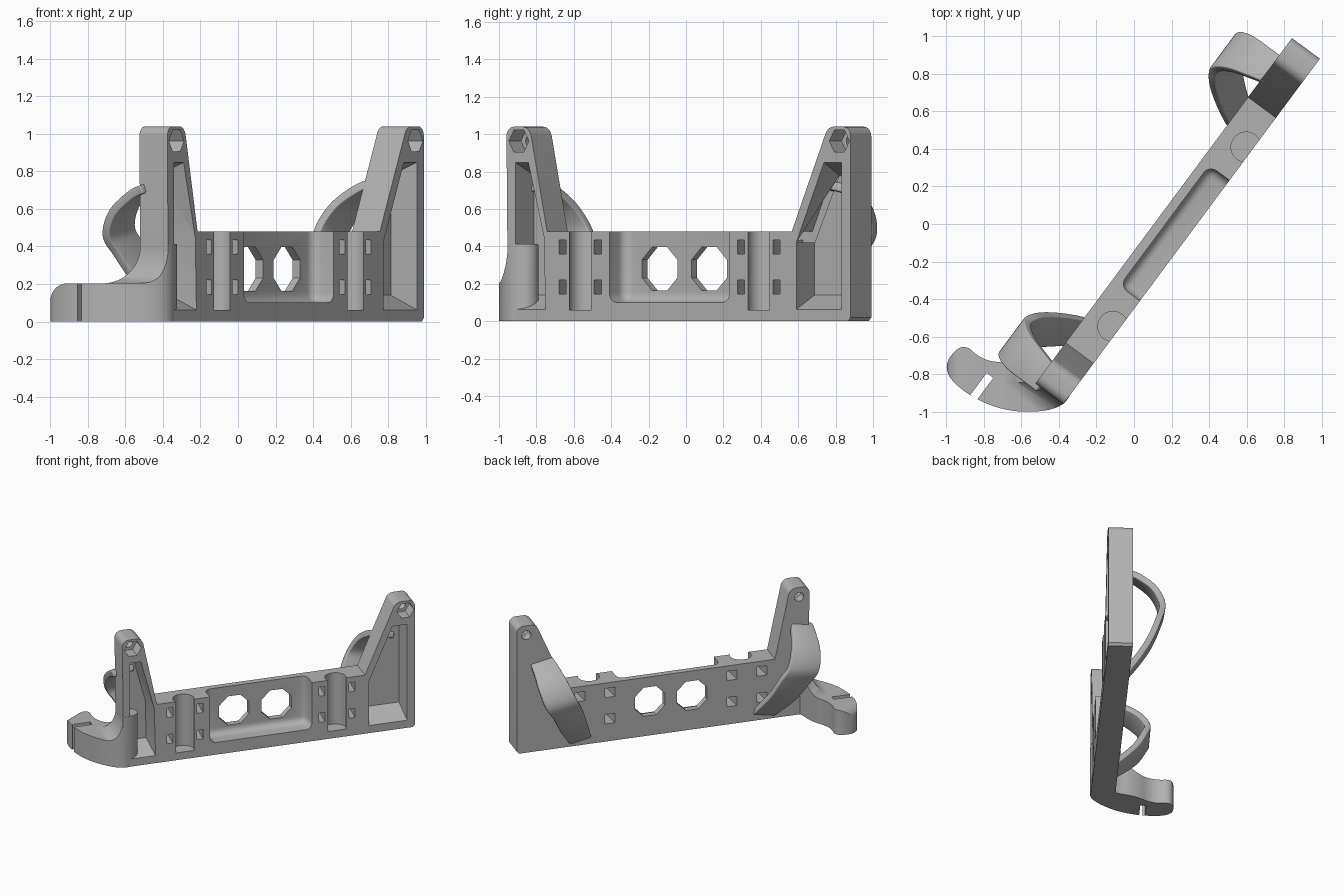
import bpy, bmesh, math
from mathutils import Vector, Euler

if "Cube" in bpy.data.objects:
    bpy.data.objects.remove(bpy.data.objects["Cube"])

TURN = math.radians(53.4)      # the plate stands diagonally
FRONT, BACK = -0.27, -0.085    # plate faces, measured across the plate
MID = 0.09                     # middle of the plate along its length

grey = bpy.data.materials.new("plain_grey")
grey.use_nodes = True
grey.diffuse_color = (0.45, 0.45, 0.45, 1)
grey.node_tree.nodes["Principled BSDF"].inputs["Base Color"].default_value = (0.45, 0.45, 0.45, 1)


def finish(name, bm, turned=True):
    bmesh.ops.recalc_face_normals(bm, faces=bm.faces)
    mesh = bpy.data.meshes.new(name)
    bm.to_mesh(mesh)
    bm.free()
    mesh.materials.append(grey)
    ob = bpy.data.objects.new(name, mesh)
    bpy.context.collection.objects.link(ob)
    if turned:
        ob.rotation_euler = Euler((0, 0, TURN))
    return ob


def loft(name, ring_a, ring_b, turned=True):
    """Closed solid between two rings of equal length."""
    bm = bmesh.new()
    a = [bm.verts.new(p) for p in ring_a]
    b = [bm.verts.new(p) for p in ring_b]
    bm.faces.new(a)
    bm.faces.new(b)
    for i in range(len(a)):
        j = (i + 1) % len(a)
        bm.faces.new((a[i], a[j], b[j], b[i]))
    return finish(name, bm, turned)


def slab(name, pts, y0, y1, turned=True, back_pts=None):
    """Upright outline (length, height) pushed across from y0 to y1."""
    return loft(name, [(x, y0, z) for x, z in pts],
                [(x, y1, z) for x, z in back_pts or pts], turned)


def column(name, pts, z0, z1, turned=True):
    return loft(name, [(x, y, z0) for x, y in pts], [(x, y, z1) for x, y in pts], turned)


def box(x0, x1, z0, z1):
    return [(x0, z0), (x1, z0), (x1, z1), (x0, z1)]


def ngon(cx, cy, r, n, start=0.0):
    return [(cx + r * math.cos(start + math.tau * i / n),
             cy + r * math.sin(start + math.tau * i / n)) for i in range(n)]


def arc(cx, cz, rx, rz, a0, a1, n=10):
    angles = [math.radians(a0 + (a1 - a0) * i / n) for i in range(n + 1)]
    return [(cx + rx * math.cos(a), cz + rz * math.sin(a)) for a in angles]


def soften(pts, times=3):
    """Round a closed outline by cutting its corners."""
    for _ in range(times):
        out = []
        for i, p in enumerate(pts):
            p, q = Vector(p), Vector(pts[(i + 1) % len(pts)])
            out += [p.lerp(q, 0.25), p.lerp(q, 0.75)]
        pts = out
    return [tuple(p) for p in pts]


def apply_mod(ob, mod):
    bpy.context.view_layer.objects.active = ob
    bpy.ops.object.modifier_apply(modifier=mod.name)


def carve(ob, cutter, operation="DIFFERENCE"):
    bpy.context.view_layer.update()
    mod = ob.modifiers.new("carve", "BOOLEAN")
    mod.operation, mod.solver, mod.object = operation, "EXACT", cutter
    apply_mod(ob, mod)
    bpy.data.objects.remove(cutter)


def bevel(ob, width, segments):
    mod = ob.modifiers.new("round", "BEVEL")
    mod.width, mod.segments = width, segments
    apply_mod(ob, mod)


def smooth(ob):
    bpy.ops.object.select_all(action="DESELECT")
    ob.select_set(True)
    bpy.context.view_layer.objects.active = ob
    bpy.ops.object.shade_smooth_by_angle(angle=math.radians(32))


# Plate with its two upright posts
outline = [(-0.985, 0), (1.28, 0), (1.297, 0.02)]
outline += arc(1.247, 0.99, 0.05, 0.05, 0, 90, 6)
outline += arc(1.185, 0.98, 0.06, 0.06, 90, 157, 6)
outline += [(0.905, 0.48), (-0.725, 0.48)]
outline += arc(-0.89, 0.98, 0.06, 0.06, 12, 90, 6)
outline += arc(-0.945, 0.99, 0.05, 0.05, 90, 180, 6)
plate = slab("plate_and_posts", outline, FRONT, BACK)

# Open recess in the middle, with two octagonal windows
recess = slab("recess_cutter", box(-0.31, 0.49, 0.1, 0.7), -0.5, -0.135)
bevel(recess, 0.05, 5)
carve(plate, recess)
for side in (-1, 1):
    window = ngon(MID + side * 0.165, 0.28, 0.127, 8, math.pi / 8)
    carve(plate, slab("window_cutter", window, -0.4, 0.1))

    # Round upright groove and the strap slots beside it
    groove = MID + side * 0.595
    carve(plate, column("groove_cutter", ngon(groove, -0.235, 0.08, 40), 0.06, 0.7))
    for offset in (-0.118, 0.118):
        u = groove + offset
        for z in (0.145, 0.36):
            carve(plate, slab("slot_cutter", box(u - 0.023, u + 0.023, z, z + 0.075),
                              FRONT - 0.01, BACK + 0.01,
                              back_pts=box(u - 0.04, u + 0.04, z, z + 0.075)))

# Tapered pockets in the posts
right_front = [(0.935, 0.06), (1.235, 0.06), (1.235, 0.85), (1.12, 0.85), (0.935, 0.42)]
right_back = [(0.935, 0.14), (1.225, 0.14), (1.225, 0.78), (1.1, 0.78), (0.935, 0.42)]
left_front = [(-0.935, 0.06), (-0.735, 0.06), (-0.745, 0.45), (-0.85, 0.85), (-0.935, 0.85)]
left_back = [(-0.935, 0.14), (-0.755, 0.14), (-0.76, 0.44), (-0.85, 0.78), (-0.935, 0.78)]
for near, far in ((right_front, right_back), (left_front, left_back)):
    carve(plate, slab("pocket_cutter", near, FRONT - 0.005, -0.105, back_pts=far))

# Hexagonal nut seats and bolt holes at the post tops
for u in (-0.913, 1.222):
    carve(plate, slab("nut_cutter", ngon(u, 0.963, 0.067, 6), -0.4, -0.16))
    carve(plate, slab("bolt_cutter", ngon(u, 0.963, 0.036, 24), -0.4, 0.1))
smooth(plate)

# Curved foot that flares out of the end post
foot_outline = soften([(-0.36, -0.78), (-0.31, -0.87), (-0.40, -1.0), (-0.74, -1.0),
                       (-1.04, -0.8), (-0.92, -0.62), (-0.80, -0.735), (-0.62, -0.735),
                       (-0.48, -0.80)])
foot = column("foot", foot_outline, 0, 0.6, turned=False)
flare = [(-0.2, 0.0), (-1.0, 0.0)] + arc(-0.91, 0.11, 0.09, 0.093, 180, 90, 8)
flare += arc(-0.72, 0.403, 0.2, 0.2, -90, 0, 12) + [(-0.2, 0.42)]
carve(foot, slab("flare_cutter", flare, -1.3, -0.3, turned=False), "INTERSECT")
end_flare = [(-0.5, 0.0), (-1.5, 0.0), (-1.5, 0.205)]
end_flare += arc(-1.1, 0.415, 0.114, 0.21, -90, 0, 10) + [(-0.5, 0.425)]
carve(foot, slab("end_flare_cutter", end_flare, -0.6, 0.8), "INTERSECT")
carve(foot, slab("foot_slot_cutter", box(-1.25, -1.105, -0.1, 0.6), 0.113, 0.157))
smooth(foot)


def spline(points, steps=6):
    """Catmull-Rom curve through the points."""
    p = [Vector(points[0])] + [Vector(q) for q in points] + [Vector(points[-1])]
    out = []
    for i in range(1, len(p) - 2):
        for s in range(steps):
            t = s / steps
            out.append(0.5 * (2 * p[i] + (p[i + 1] - p[i - 1]) * t
                              + (2 * p[i - 1] - 5 * p[i] + 4 * p[i + 1] - p[i + 2]) * t * t
                              + (3 * p[i] - p[i - 1] - 3 * p[i + 1] + p[i + 2]) * t ** 3))
    return out + [p[-2]]


# Bowed straps behind the posts, mirrored about the plate middle
STRAP = [(1.10, -0.12, 0.72), (1.09, -0.04, 0.69), (1.07, 0.08, 0.60), (1.03, 0.145, 0.48),
         (0.97, 0.12, 0.38), (0.91, 0.06, 0.25), (0.85, -0.02, 0.14), (0.80, -0.10, 0.05)]


def strap(name, side, middle):
    bm = bmesh.new()
    rings = []
    path = spline(STRAP)
    for i, p in enumerate(path):
        tangent = path[min(i + 1, len(path) - 1)] - path[max(i - 1, 0)]
        across = Vector((1, 0, -0.2)).normalized()
        out = tangent.cross(across).normalized() * 0.024
        half = across * (0.085 + 0.035 * max(0, (p.y + 0.1) / 0.245))
        corners = [p + half + out, p - half + out, p - half - out, p + half - out]
        rings.append([bm.verts.new((middle + side * (c.x - middle), c.y, max(c.z, 0)))
                      for c in corners])
    for a, b in zip(rings, rings[1:]):
        for i in range(4):
            j = (i + 1) % 4
            bm.faces.new((a[i], a[j], b[j], b[i]))
    bm.faces.new(rings[0])
    bm.faces.new(rings[-1])
    ob = finish(name, bm)
    mod = ob.modifiers.new("round", "BEVEL")
    mod.width, mod.segments, mod.angle_limit = 0.015, 3, math.radians(50)
    apply_mod(ob, mod)
    smooth(ob)


strap("right_back_strap", 1, 0.08)
strap("left_back_strap", -1, 0.08)
